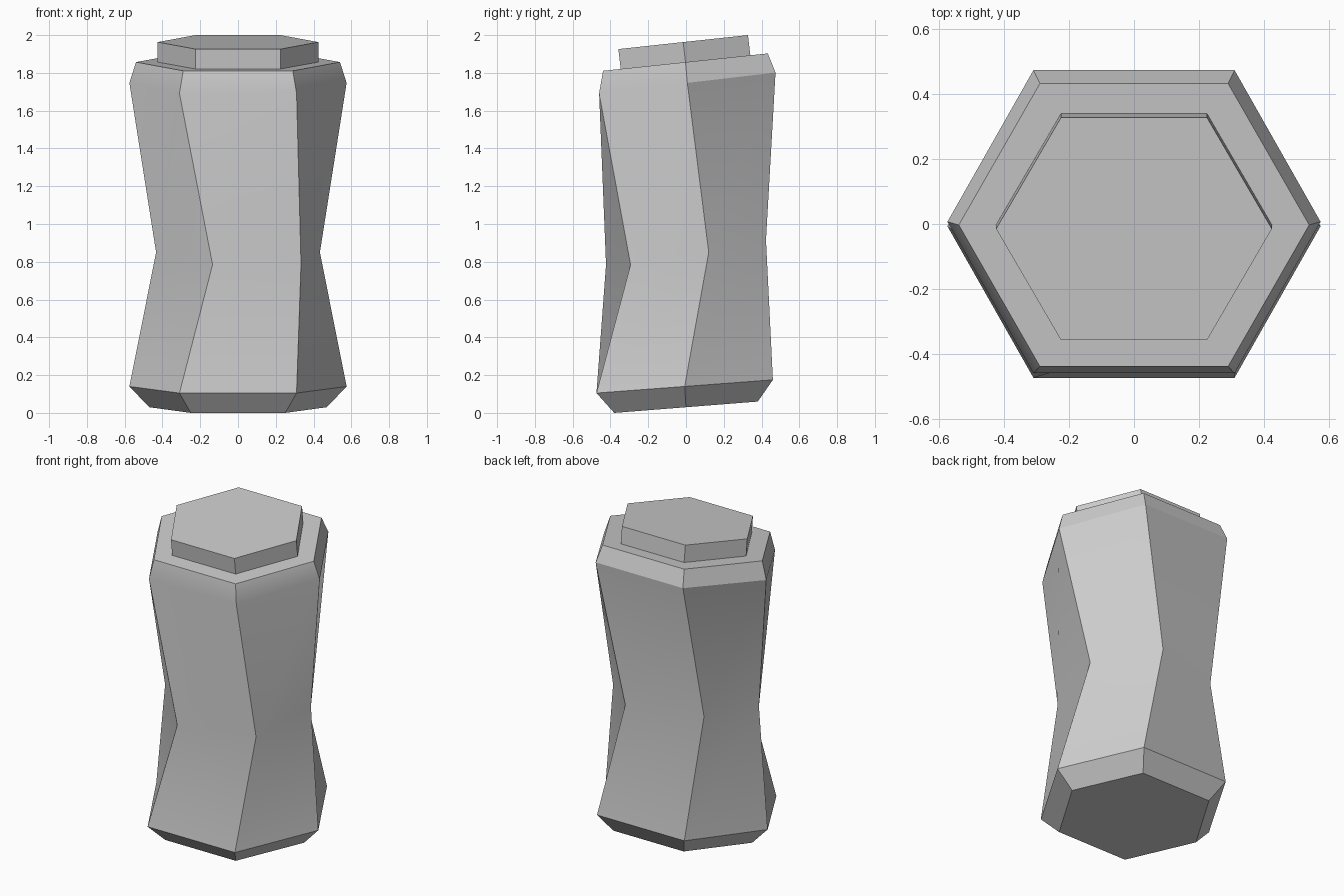
import bpy, bmesh
from math import cos, sin, radians

if "Cube" in bpy.data.objects:
    bpy.data.objects.remove(bpy.data.objects["Cube"])


def hex_ring(rx, hx, hy, z, dz, yc=0.0, twist=0.0):
    """Tilted hexagon: corners on +-x, dz is the rise from centre to back edge."""
    flat = [(rx, 0), (hx, hy), (-hx, hy), (-rx, 0), (-hx, -hy), (hx, -hy)]
    c, s = cos(radians(twist)), sin(radians(twist))
    return [(x * c - y * s, x * s + y * c + yc, z + dz * y / hy) for x, y in flat]


def loft(name, rings):
    """Skin a stack of rings and cap both ends."""
    bm = bmesh.new()
    loops = [[bm.verts.new(p) for p in ring] for ring in rings]
    for lo, hi in zip(loops, loops[1:]):
        for i in range(6):
            j = (i + 1) % 6
            bm.faces.new((lo[i], lo[j], hi[j], hi[i]))
    bm.faces.new(loops[0][::-1])
    bm.faces.new(loops[-1])
    mesh = bpy.data.meshes.new(name)
    bm.to_mesh(mesh)
    bm.free()
    obj = bpy.data.objects.new(name, mesh)
    bpy.context.collection.objects.link(obj)
    bpy.ops.object.select_all(action='DESELECT')
    bpy.context.view_layer.objects.active = obj
    obj.select_set(True)
    bpy.ops.object.shade_smooth_by_angle(angle=radians(22))
    return obj


# Body: chamfered foot, twisted waist, chamfered shoulder
loft("body", [
    hex_ring(0.47, 0.25, 0.38, 0.03, 0.03),
    hex_ring(0.575, 0.31, 0.467, 0.14, 0.035, yc=-0.007),
    hex_ring(0.45, 0.243, 0.372, 0.85, 0.065, twist=15.5),
    hex_ring(0.575, 0.31, 0.467, 1.747, 0.055, yc=0.007),
    hex_ring(0.54, 0.29, 0.436, 1.857, 0.046, yc=-0.003),
])

# Cap: smaller hexagon resting on the tilted top
loft("cap", [
    hex_ring(0.425, 0.225, 0.343, 1.852, 0.037, yc=-0.002),
    hex_ring(0.425, 0.225, 0.343, 1.963, 0.037, yc=-0.015),
])
